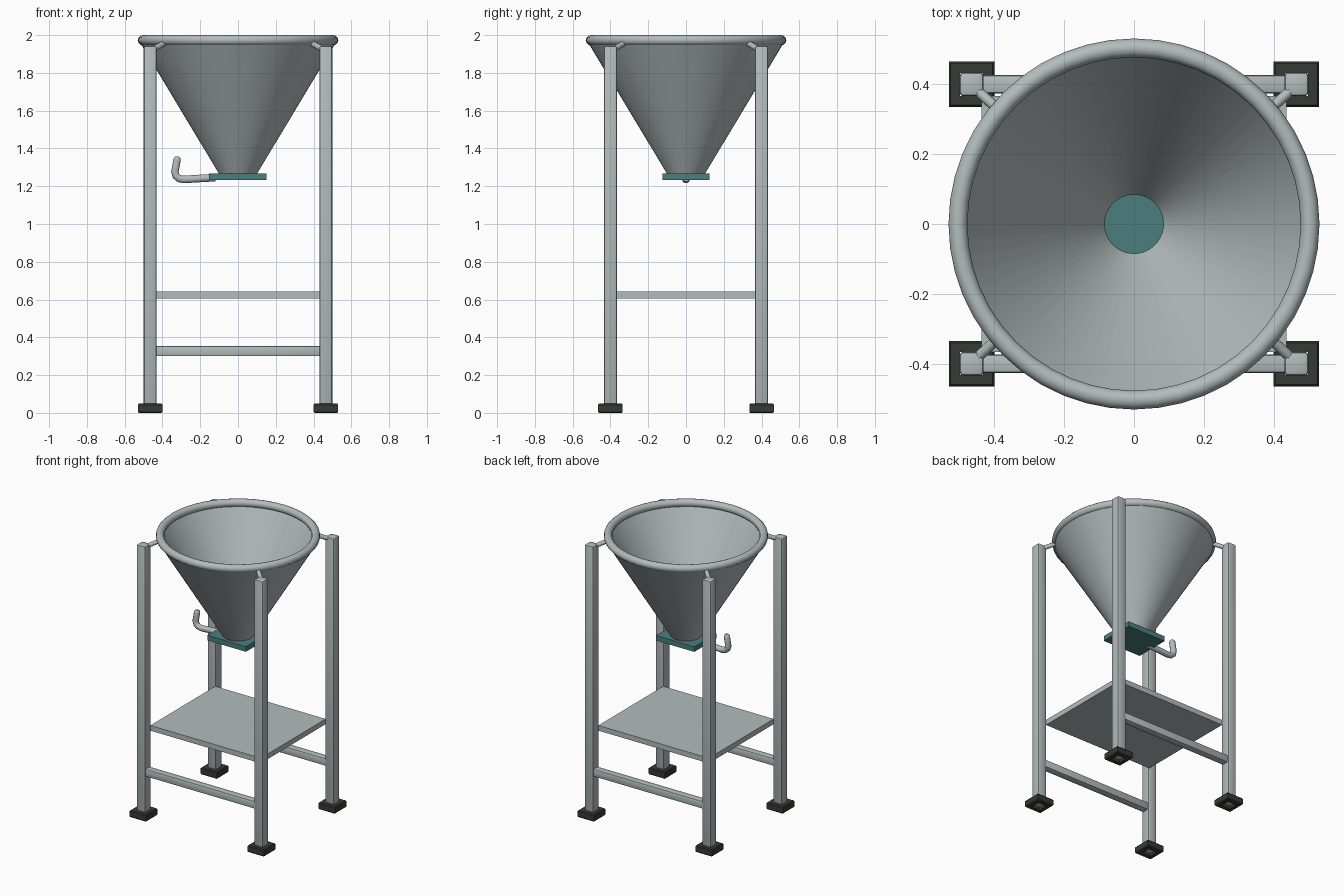
import bpy, bmesh, math
from mathutils import Vector

cube = bpy.data.objects.get("Cube")
if cube:
    bpy.data.objects.remove(cube, do_unlink=True)


def material(name, r, g, b):
    m = bpy.data.materials.new(name)
    m.use_nodes = True
    m.diffuse_color = (r, g, b, 1)
    m.node_tree.nodes["Principled BSDF"].inputs["Base Color"].default_value = (r, g, b, 1)
    return m


STEEL = material("brushed steel", 0.45, 0.50, 0.50)
TEAL = material("teal gate", 0.07, 0.21, 0.21)
RUBBER = material("dark rubber", 0.035, 0.043, 0.035)


def finish(bm, name, mat, angle=40):
    bmesh.ops.recalc_face_normals(bm, faces=bm.faces)
    mesh = bpy.data.meshes.new(name)
    bm.to_mesh(mesh)
    bm.free()
    mesh.materials.append(mat)
    ob = bpy.data.objects.new(name, mesh)
    bpy.context.collection.objects.link(ob)
    smooth(ob, angle)
    return ob


def smooth(ob, angle=40):
    bpy.ops.object.select_all(action="DESELECT")
    ob.select_set(True)
    bpy.context.view_layer.objects.active = ob
    bpy.ops.object.shade_smooth_by_angle(angle=math.radians(angle))


def box(name, mat, low, high, bevel=0.0, segments=2):
    bm = bmesh.new()
    bmesh.ops.create_cube(bm, size=1)
    low, high = Vector(low), Vector(high)
    for v in bm.verts:
        v.co = (low + high) / 2 + v.co * (high - low)
    if bevel:
        bmesh.ops.bevel(bm, geom=bm.edges[:], offset=bevel, segments=segments,
                        profile=0.5, affect="EDGES")
    return finish(bm, name, mat)


def lathe(name, mat, profile, sides, start=0.0, centre=(0, 0), angle=40):
    """Turn a closed (radius, height) outline around a vertical axis."""
    bm = bmesh.new()
    rings = []
    for i in range(sides):
        a = start + math.tau * i / sides
        rings.append([bm.verts.new((centre[0] + r * math.cos(a),
                                    centre[1] + r * math.sin(a), z)) for r, z in profile])
    n = len(profile)
    for i in range(sides):
        p, q = rings[i], rings[(i + 1) % sides]
        for j in range(n):
            k = (j + 1) % n
            bm.faces.new((p[j], q[j], q[k], p[k]))
    return finish(bm, name, mat, angle)


def tube(name, mat, points, radius):
    """Round bar with domed ends following a path."""
    data = bpy.data.curves.new(name, "CURVE")
    data.dimensions = "3D"
    data.bevel_depth = radius
    data.bevel_resolution = 3
    data.use_fill_caps = True
    spline = data.splines.new("POLY")
    spline.points.add(len(points) - 1)
    for p, co in zip(spline.points, points):
        p.co = (*co, 1)
    # taper the last points into a domed tip
    for i, r in ((-1, 0.45), (-2, 0.85)):
        if len(points) > 4:
            spline.points[i].radius = r
    data.materials.append(mat)
    ob = bpy.data.objects.new(name, data)
    bpy.context.collection.objects.link(ob)
    bpy.ops.object.select_all(action="DESELECT")
    ob.select_set(True)
    bpy.context.view_layer.objects.active = ob
    bpy.ops.object.convert(target="MESH")
    smooth(bpy.context.view_layer.objects.active, 50)


# Hopper cone, open at both ends, with a wall thickness
lathe("hopper_cone", STEEL,
      [(0.10, 1.265), (0.515, 1.955), (0.495, 1.965), (0.083, 1.265)], 64)

# Rolled rim
rim = [(0.504 + 0.027 * math.cos(math.tau * i / 12),
        1.973 + 0.027 * math.sin(math.tau * i / 12)) for i in range(12)]
lathe("hopper_rim", STEEL, rim, 48)

# Sliding gate and its bent handle
box("gate_plate", TEAL, (-0.153, -0.125, 1.232), (0.15, 0.125, 1.268))
path = [(-0.12, 1.245), (-0.17, 1.243), (-0.285, 1.236), (-0.311, 1.240), (-0.328, 1.254),
        (-0.334, 1.277), (-0.323, 1.338), (-0.321, 1.350), (-0.320, 1.357)]
tube("gate_handle", STEEL, [(x, 0, z) for x, z in path], 0.021)

# Four legs with feet and rim struts
LX, LY, HALF = 0.465, 0.40, 0.034
for sx, x_name in ((1, "left"), (-1, "right")):
    for sy, y_name in ((-1, "front"), (1, "back")):
        tag = y_name + "_" + x_name
        x, y = sx * LX, sy * LY
        box(tag + "_leg", STEEL, (x - HALF, y - HALF, 0.015),
            (x + HALF, y + HALF, 1.942), 0.01)
        # square collar foot, open underneath
        d = math.sqrt(2)
        lathe(tag + "_foot", RUBBER,
              [(0.033 * d, 0.0), (0.060 * d, 0.0), (0.065 * d, 0.006),
               (0.065 * d, 0.043), (0.060 * d, 0.049), (0.033 * d, 0.049)],
              4, math.pi / 4, (x, y), 30)
        tube(tag + "_strut", STEEL,
             [(sx * 0.455, sy * 0.388, 1.922), (sx * 0.375, sy * 0.315, 1.965)], 0.015)

# Shelf between the legs
box("shelf", STEEL, (-0.436, -0.366, 0.605), (0.436, 0.366, 0.642))

# Lower cross bars at front and back
for sy, y_name in ((-1, "front"), (1, "back")):
    y = sy * LY
    box(y_name + "_cross_bar", STEEL, (-0.44, y - 0.026, 0.30), (0.44, y + 0.026, 0.354), 0.008)
